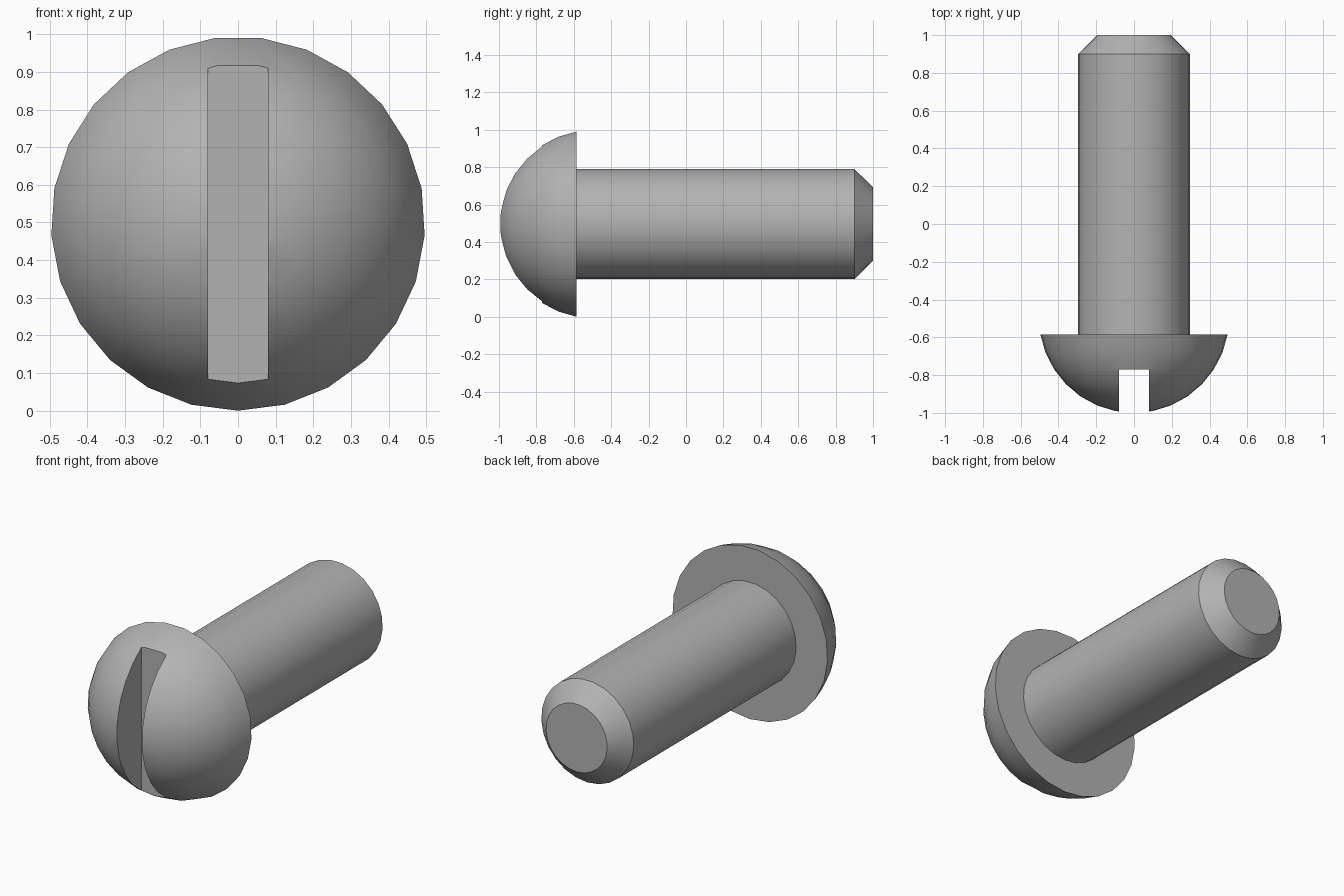
import bpy, bmesh, math

cube = bpy.data.objects.get("Cube")
if cube:
    bpy.data.objects.remove(cube, do_unlink=True)

SIDES = 25
HEAD_R = 0.497      # rim radius, also the height of the axis
DOME_R = 0.505      # sphere radius of the domed head
FRONT, RIM, BACK = -1.0, -0.585, 1.0
SLOT_HALF, SLOT_FLOOR = 0.08, -0.77

steel = bpy.data.materials.new("grey steel")
steel.use_nodes = True
grey = (0.45, 0.45, 0.45, 1)
steel.diffuse_color = grey
steel.node_tree.nodes["Principled BSDF"].inputs["Base Color"].default_value = grey


def add_object(name, bm):
    bmesh.ops.recalc_face_normals(bm, faces=bm.faces)
    mesh = bpy.data.meshes.new(name)
    bm.to_mesh(mesh)
    bm.free()
    mesh.materials.append(steel)
    obj = bpy.data.objects.new(name, mesh)
    bpy.context.collection.objects.link(obj)
    return obj


def lathe(name, profile):
    """Turn (radius, y) points about the y axis; open ends are capped."""
    bm = bmesh.new()
    rings = []
    for r, y in profile:
        if r < 1e-5:
            rings.append([bm.verts.new((0, y, HEAD_R))] * SIDES)
            continue
        ring = []
        for i in range(SIDES):
            a = 2 * math.pi * i / SIDES
            ring.append(bm.verts.new((r * math.sin(a), y, HEAD_R - r * math.cos(a))))
        rings.append(ring)
    for a, b in zip(rings, rings[1:]):
        for i in range(SIDES):
            j = (i + 1) % SIDES
            corners = dict.fromkeys((a[i], a[j], b[j], b[i]))
            bm.faces.new(list(corners))
    for ring in (rings[0], rings[-1]):
        if ring[0] is not ring[1]:
            bm.faces.new(ring)
    return add_object(name, bm)


def smooth(obj):
    bpy.ops.object.select_all(action='DESELECT')
    obj.select_set(True)
    bpy.context.view_layer.objects.active = obj
    bpy.ops.object.shade_smooth_by_angle(angle=math.radians(30))


# Domed head, from the pole to the flat rim
steps = 7
rim_angle = math.acos((FRONT + DOME_R - RIM) / DOME_R)
dome = []
for i in range(steps + 1):
    a = rim_angle * i / steps
    dome.append((DOME_R * math.sin(a), FRONT + DOME_R * (1 - math.cos(a))))
head = lathe("head", dome)

# Straight slot cut through the head
bm = bmesh.new()
bmesh.ops.create_cube(bm, size=1)
depth = 0.6
bmesh.ops.scale(bm, vec=(2 * SLOT_HALF, depth, 2), verts=bm.verts)
bmesh.ops.translate(bm, vec=(0, SLOT_FLOOR - depth / 2, HEAD_R), verts=bm.verts)
cutter = add_object("slot_cutter", bm)
cut = head.modifiers.new("slot", 'BOOLEAN')
cut.operation = 'DIFFERENCE'
cut.solver = 'EXACT'
cut.object = cutter
bpy.context.view_layer.objects.active = head
bpy.ops.object.modifier_apply(modifier=cut.name)
bpy.data.objects.remove(cutter, do_unlink=True)

# Shank with a chamfered tip
shank = lathe("shank", [(0.296, RIM - 0.01), (0.296, 0.9), (0.196, BACK)])

for part in (head, shank):
    smooth(part)
